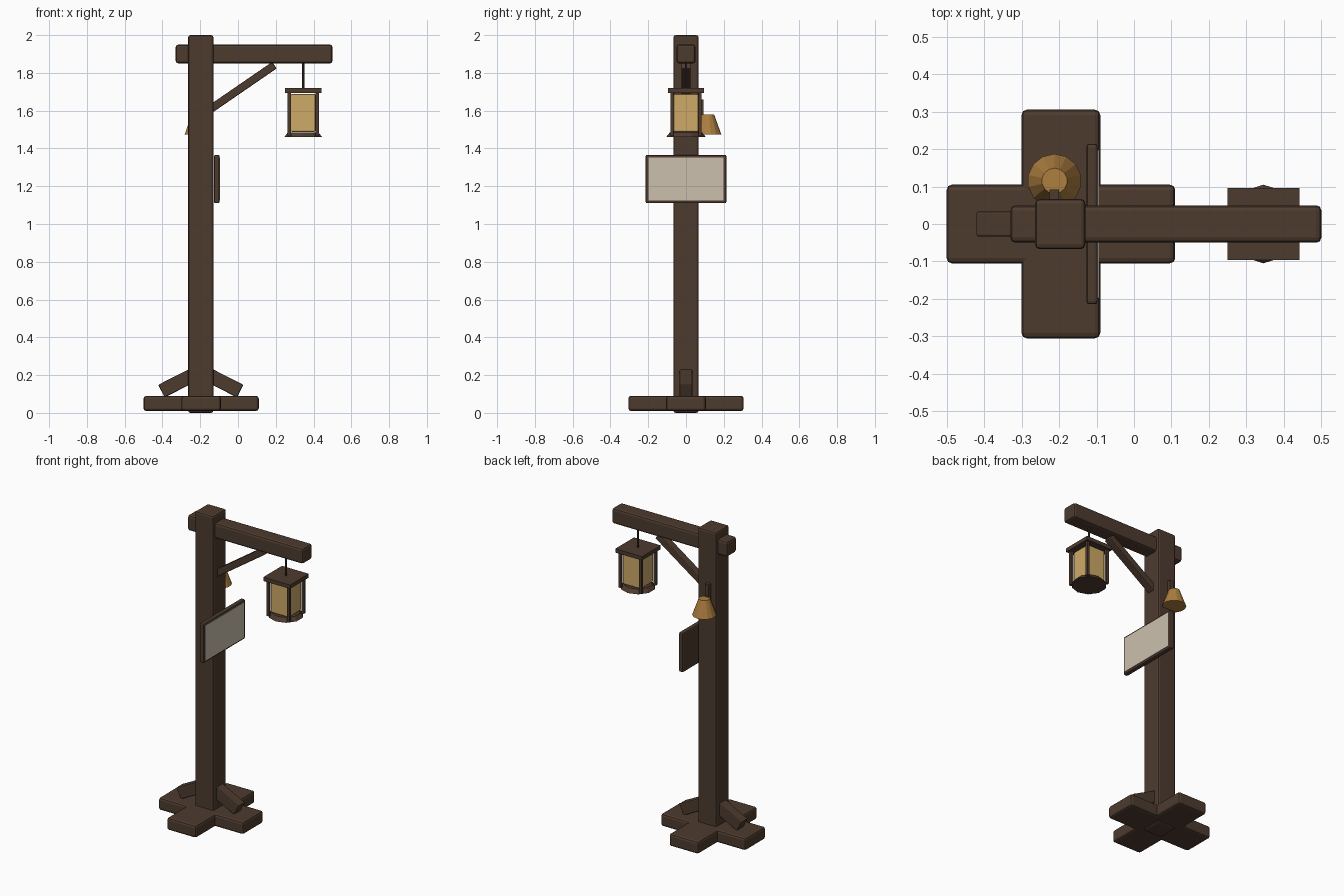
import bpy, bmesh, math
from mathutils import Matrix

if "Cube" in bpy.data.objects:
    bpy.data.objects.remove(bpy.data.objects["Cube"])


def material(name, rgb):
    m = bpy.data.materials.new(name)
    m.diffuse_color = (*rgb, 1)
    m.use_nodes = True
    m.node_tree.nodes["Principled BSDF"].inputs["Base Color"].default_value = m.diffuse_color
    return m


WOOD = material("dark wood", (0.075, 0.044, 0.028))
IRON = material("dark iron", (0.055, 0.037, 0.026))
GLASS = material("warm glass", (0.62, 0.40, 0.135))
PAPER = material("pale paper", (0.60, 0.53, 0.42))
BRASS = material("brass", (0.42, 0.21, 0.05))


def finish(name, bm, mat):
    me = bpy.data.meshes.new(name)
    bm.to_mesh(me)
    bm.free()
    me.materials.append(mat)
    ob = bpy.data.objects.new(name, me)
    bpy.context.collection.objects.link(ob)
    return ob


def box(name, center, size, mat, bevel=0.0, tilt=0.0):
    """Box with softened edges, tilted upwards towards +x by an angle in degrees."""
    bm = bmesh.new()
    bmesh.ops.create_cube(bm, size=1, matrix=Matrix.Diagonal((*size, 1)))
    if bevel:
        bmesh.ops.bevel(bm, geom=bm.edges[:], offset=bevel, segments=2,
                        profile=0.5, affect='EDGES')
    bm.transform(Matrix.Translation(center) @ Matrix.Rotation(math.radians(-tilt), 4, 'Y'))
    return finish(name, bm, mat)


def cone(name, center, r_low, r_high, height, sides, mat):
    """Upright tapered prism with one corner on the y axis."""
    bm = bmesh.new()
    bmesh.ops.create_cone(bm, cap_ends=True, segments=sides, radius1=r_low,
                          radius2=r_high, depth=height,
                          matrix=Matrix.Translation(center))
    return finish(name, bm, mat)


PX = -0.197  # post axis

# Crossed base and post
box("base_beam_x", (-0.195, 0, 0.05), (0.61, 0.21, 0.08), WOOD, 0.014)
box("base_beam_y", (-0.195, 0, 0.05), (0.21, 0.61, 0.08), WOOD, 0.014)
box("post", (PX, 0, 1.0), (0.134, 0.134, 2.0), WOOD, 0.012)

# Sloping foot braces on both sides
for side, label in ((-1, "left"), (1, "right")):
    box("foot_brace_" + label, (PX + side * 0.097, 0, 0.172), (0.25, 0.067, 0.075),
        WOOD, 0.006, tilt=-27 * side)

# Top arm and diagonal brace
box("arm", (0.085, 0, 1.90), (0.83, 0.10, 0.10), WOOD, 0.014)
box("arm_brace", (0.02, 0, 1.722), (0.42, 0.05, 0.042), WOOD, 0.005, tilt=34.5)

# Notice board
box("board", (-0.112, 0, 1.238), (0.03, 0.428, 0.256), WOOD, 0.008)
box("notice", (-0.0975, 0, 1.238), (0.007, 0.396, 0.228), PAPER)

# Lantern
LX = 0.345
cone("lantern_hook", (LX, 0, 1.785), 0.006, 0.006, 0.14, 8, IRON)
box("lantern_roof", (LX, 0, 1.707), (0.192, 0.192, 0.025), WOOD)
box("lantern_glass", (LX, 0, 1.588), (0.13, 0.13, 0.2), GLASS, 0.006)
cone("lantern_base", (LX, 0, 1.473), 0.105, 0.085, 0.025, 10, WOOD)
for sx in (-1, 1):
    for sy in (-1, 1):
        box("lantern_corner", (LX + sx * 0.074, sy * 0.074, 1.582),
            (0.018, 0.018, 0.23), WOOD)

# Bell on its hanger
box("bell_hanger", (-0.213, 0.079, 1.61), (0.026, 0.026, 0.10), WOOD)
cone("bell", (-0.212, 0.115, 1.527), 0.072, 0.034, 0.105, 14, BRASS)
